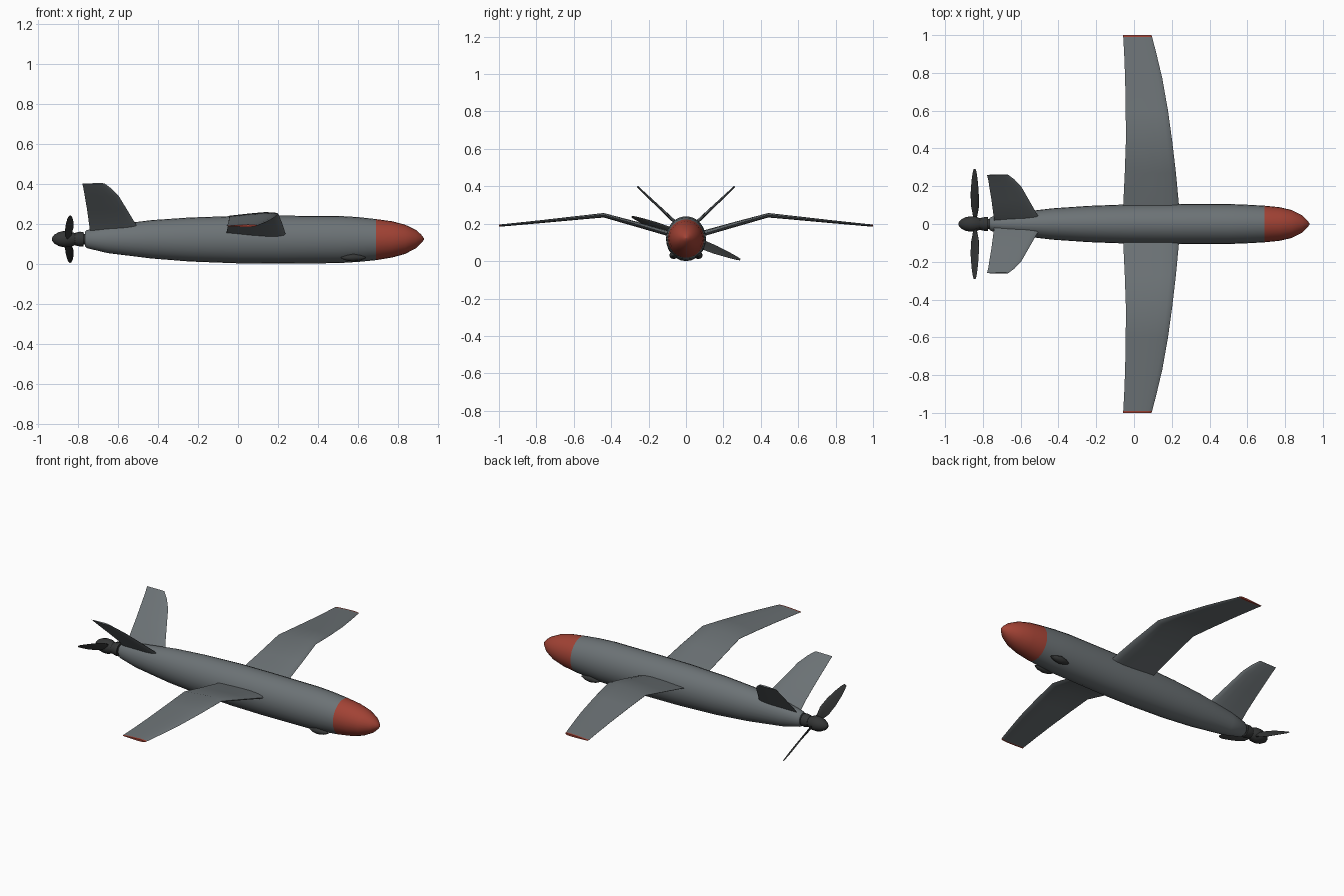
import bpy, bmesh
from math import sin, cos, pi, radians
from mathutils import Vector

if "Cube" in bpy.data.objects:
    bpy.data.objects.remove(bpy.data.objects["Cube"])


def mat(name, rgb):
    m = bpy.data.materials.new(name)
    m.diffuse_color = (*rgb, 1)
    m.use_nodes = True
    m.node_tree.nodes["Principled BSDF"].inputs["Base Color"].default_value = m.diffuse_color
    return m


GREY = mat("grey_paint", (0.15, 0.17, 0.18))
RED = mat("red_paint", (0.36, 0.055, 0.035))
DARK = mat("dark_metal", (0.035, 0.037, 0.037))


def loft(name, rings, material, angle=35):
    """Skin a list of equal-length point rings and cap both ends."""
    bm = bmesh.new()
    vs = [[bm.verts.new(p) for p in r] for r in rings]
    n = len(rings[0])
    for a, b in zip(vs, vs[1:]):
        for i in range(n):
            j = (i + 1) % n
            bm.faces.new((a[i], a[j], b[j], b[i]))
    bm.faces.new(vs[0])
    bm.faces.new(vs[-1])
    bmesh.ops.recalc_face_normals(bm, faces=bm.faces)
    me = bpy.data.meshes.new(name)
    bm.to_mesh(me)
    bm.free()
    me.materials.append(material)
    ob = bpy.data.objects.new(name, me)
    bpy.context.collection.objects.link(ob)
    bpy.ops.object.select_all(action='DESELECT')
    ob.select_set(True)
    bpy.context.view_layer.objects.active = ob
    bpy.ops.object.shade_smooth_by_angle(angle=radians(angle))
    return ob


def body(name, stations, material, n=24, y0=0.0, angle=35):
    """Loft along x from (x, half width, z low, z high) stations."""
    rings = []
    for x, w, lo, hi in stations:
        c, h = (lo + hi) / 2, (hi - lo) / 2
        rings.append([(x, y0 + w * cos(2 * pi * i / n), c + h * sin(2 * pi * i / n))
                      for i in range(n)])
    return loft(name, rings, material, angle)


# airfoil outline: fraction of chord from leading edge, half thickness factor
FOIL = [(0, 0), (.03, .5), (.12, .85), (.3, 1), (.6, .7), (1, .06),
        (1, -.06), (.6, -.7), (.3, -1), (.12, -.85), (.03, -.5)]


def section(le, te, normal, half):
    le, te, normal = Vector(le), Vector(te), Vector(normal)
    return [le.lerp(te, f) + normal * half * t for f, t in FOIL]


# fuselage and nose
body("fuselage", [(-.765, .030, .088, .158), (-.755, .038, .078, .168),
                  (-.65, .057, .053, .191), (-.43, .083, .026, .218),
                  (-.24, .096, .011, .231), (0, .105, .002, .239),
                  (.2, .107, 0, .24), (.5, .106, .003, .239),
                  (.6, .102, .009, .233), (.69, .097, .018, .223)], GREY)
body("nose_cone", [(.69, .097, .018, .223), (.77, .089, .031, .212),
                   (.835, .074, .049, .195), (.89, .046, .078, .168),
                   (.915, .022, .102, .146), (.93, .003, .121, .126)], RED, angle=50)

# gull wings with red tips: (y, x leading, z leading, x trailing, z trailing, half thickness)
WING = [(.04, .243, .132, -.058, .138, .016), (.1, .238, .148, -.057, .156, .0155),
        (.27, .222, .199, -.049, .197, .014), (.44, .202, .248, -.043, .239, .012),
        (.6, .18, .231, -.044, .225, .010), (.77, .15, .213, -.047, .209, .008),
        (.9, .119, .200, -.052, .197, .0068), (.99, .096, .191, -.057, .189, .006)]
TIP = [WING[-1], (1.0, .092, .190, -.057, .188, .0055)]

# tail fins: (y, z, x leading, x trailing, half thickness)
FIN = [(.02, .165, -.49, -.74, .010), (.055, .205, -.515, -.745, .009),
       (.13, .276, -.558, -.755, .0075), (.198, .34, -.597, -.766, .006),
       (.235, .375, -.632, -.772, .005), (.26, .4, -.665, -.778, .004)]

for s, side in ((1, "left"), (-1, "right")):
    for label, rows, m in (("wing", WING, GREY), ("wing_tip", TIP, RED)):
        loft(f"{side}_{label}", [section((xl, s * y, zl), (xt, s * y, zt), (0, 0, 1), h)
                                 for y, xl, zl, xt, zt, h in rows], m)
    loft(f"{side}_tail_fin", [section((xl, s * y, z), (xt, s * y, z), (0, -s * .7, .7), h)
                              for y, z, xl, xt, h in FIN], GREY)
    # small belly blister
    body(f"{side}_blister", [(.515, .004, .027, .033), (.54, .017, .016, .044),
                             (.575, .023, .011, .052), (.61, .017, .016, .044),
                             (.638, .004, .027, .033)], DARK, 12, s * .066, 60)


# motor collar and spinner, turned around the tail axis
def turned(name, pts):
    body(name, [(x, r, .123 - r, .123 + r) for x, r in pts], DARK, 16)


turned("motor_collar", [(-.76, .026), (-.772, .027), (-.773, .036), (-.79, .037),
                        (-.815, .031), (-.82, .024)])
turned("spinner", [(-.81, .02), (-.815, .03), (-.84, .04), (-.868, .041),
                   (-.895, .035), (-.918, .022), (-.93, .006)])

# two twisted propeller blades: (radius, chord, pitch, half thickness)
BLADE = [(.015, .03, 65, .007), (.05, .042, 58, .006), (.1, .064, 50, .005),
         (.17, .062, 46, .004), (.24, .046, 42, .003), (.29, .028, 40, .002),
         (.312, .014, 38, .0015)]
X = Vector((1, 0, 0))
for k in (1, -1):
    out = Vector((0, -.93, .368)) * k
    across = Vector((0, .368, .93)) * k
    rings = []
    for r, c, pitch, h in BLADE:
        a = radians(pitch)
        chord = X * cos(a) + across * sin(a)
        nrm = X * sin(a) - across * cos(a)
        mid = Vector((-.843, 0, .123)) + out * r
        rings.append(section(mid + chord * c / 2, mid - chord * c / 2, nrm, h))
    loft("propeller_blade_" + ("upper" if k > 0 else "lower"), rings, DARK)
